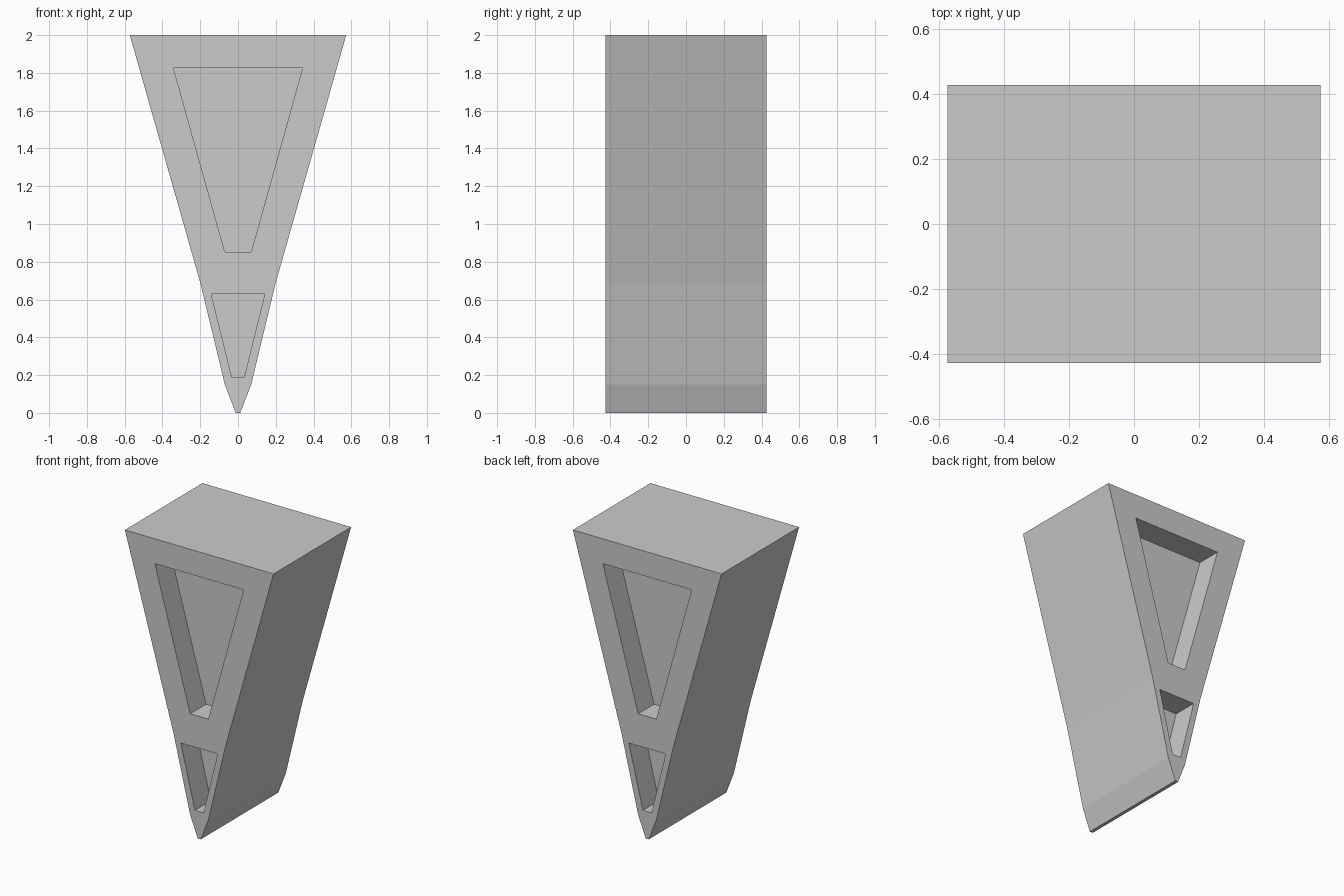
import bpy, bmesh

if "Cube" in bpy.data.objects:
    bpy.data.objects.remove(bpy.data.objects["Cube"])

HALF_Y = 0.427   # half the block's thickness
POCKET = 0.175   # depth of the recesses


def prism(name, levels, y0, y1):
    """Extrude a mirrored (half width, z) profile from y0 to y1."""
    outline = [(w, z) for w, z in levels] + [(-w, z) for w, z in reversed(levels)]
    bm = bmesh.new()
    face = bm.faces.new([bm.verts.new((x, y0, z)) for x, z in outline])
    ext = bmesh.ops.extrude_face_region(bm, geom=[face])
    verts = [v for v in ext["geom"] if isinstance(v, bmesh.types.BMVert)]
    bmesh.ops.translate(bm, verts=verts, vec=(0, y1 - y0, 0))
    bmesh.ops.recalc_face_normals(bm, faces=bm.faces)
    mesh = bpy.data.meshes.new(name)
    bm.to_mesh(mesh)
    bm.free()
    obj = bpy.data.objects.new(name, mesh)
    bpy.context.collection.objects.link(obj)
    return obj


# Tapered wedge body
wedge = prism("wedge_body",
              [(0.012, 0), (0.07, 0.15), (0.2, 0.69), (0.573, 2)],
              -HALF_Y, HALF_Y)

# Upper and lower recesses, on both the front and the back
recesses = {
    "upper_recess": [(0.07, 0.853), (0.342, 1.827)],
    "lower_recess": [(0.033, 0.19), (0.142, 0.63)],
}
bpy.context.view_layer.objects.active = wedge
for name, levels in recesses.items():
    for side in (-1, 1):
        cutter = prism(name + "_cutter", levels,
                       side * (HALF_Y - POCKET), side * (HALF_Y + 0.1))
        cutter.hide_render = True
        mod = wedge.modifiers.new(name, "BOOLEAN")
        mod.operation = "DIFFERENCE"
        mod.solver = "EXACT"
        mod.object = cutter
        bpy.ops.object.modifier_apply(modifier=mod.name)
        bpy.data.objects.remove(cutter)
